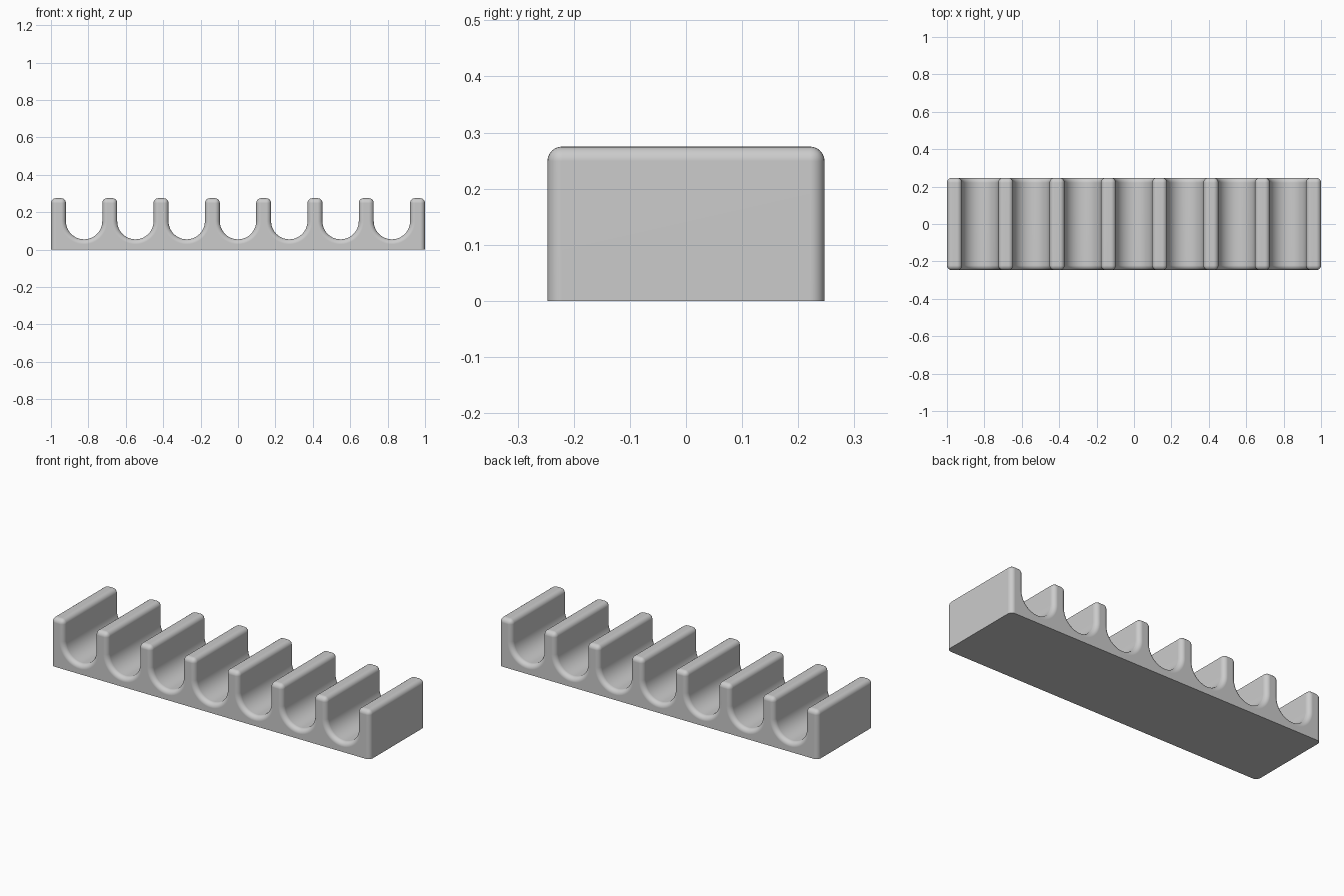
import bpy, bmesh, math

if "Cube" in bpy.data.objects:
    bpy.data.objects.remove(bpy.data.objects["Cube"])

# Main dimensions
SLOTS = 7
WALL = 0.08
HEIGHT = 0.275
HALF_DEPTH = 0.247
FLOOR = 0.055
FILLET = 0.026
PITCH = (2 - WALL) / SLOTS
RADIUS = (PITCH - WALL) / 2
ARC_STEPS = 24

# Front profile: flat base with round-bottomed slots between upright walls
profile = [(-1, 0), (1, 0), (1, HEIGHT)]
for i in reversed(range(SLOTS)):
    cx = -1 + WALL / 2 + PITCH * (i + 0.5)
    profile.append((cx + RADIUS, HEIGHT))
    for k in range(ARC_STEPS + 1):
        a = -math.pi * k / ARC_STEPS
        profile.append((cx + RADIUS * math.cos(a),
                        FLOOR + RADIUS + RADIUS * math.sin(a)))
    profile.append((cx - RADIUS, HEIGHT))
profile.append((-1, HEIGHT))

# Extrude the profile from front to back
bm = bmesh.new()
face = bm.faces.new([bm.verts.new((x, -HALF_DEPTH, z)) for x, z in profile])
ext = bmesh.ops.extrude_face_region(bm, geom=[face], use_keep_orig=True)
moved = [g for g in ext["geom"] if isinstance(g, bmesh.types.BMVert)]
bmesh.ops.translate(bm, verts=moved, vec=(0, 2 * HALF_DEPTH, 0))
bmesh.ops.recalc_face_normals(bm, faces=bm.faces)


# Round the front and back outlines and the wall tops, leaving the base sharp
def is_rounded(edge):
    a, b = (v.co for v in edge.verts)
    if max(a.z, b.z) < 1e-5:
        return False
    return abs(a.y - b.y) < 1e-5 or min(a.z, b.z) > HEIGHT - 1e-5


bmesh.ops.bevel(bm, geom=[e for e in bm.edges if is_rounded(e)],
                offset=FILLET, offset_type='OFFSET', segments=6,
                profile=0.5, affect='EDGES', clamp_overlap=False)

mesh = bpy.data.meshes.new("slotted_rack")
bm.to_mesh(mesh)
bm.free()
rack = bpy.data.objects.new("slotted_rack", mesh)
bpy.context.collection.objects.link(rack)

# Plain grey material
grey = bpy.data.materials.new("plain grey")
grey.diffuse_color = (0.6, 0.6, 0.6, 1)
grey.use_nodes = True
grey.node_tree.nodes["Principled BSDF"].inputs["Base Color"].default_value = grey.diffuse_color
mesh.materials.append(grey)

# Smooth fillets, flat main faces
bpy.context.view_layer.objects.active = rack
rack.select_set(True)
bpy.ops.object.shade_smooth_by_angle(angle=math.radians(35))
normals = rack.modifiers.new("face_weighted_normals", 'WEIGHTED_NORMAL')
normals.keep_sharp = True
